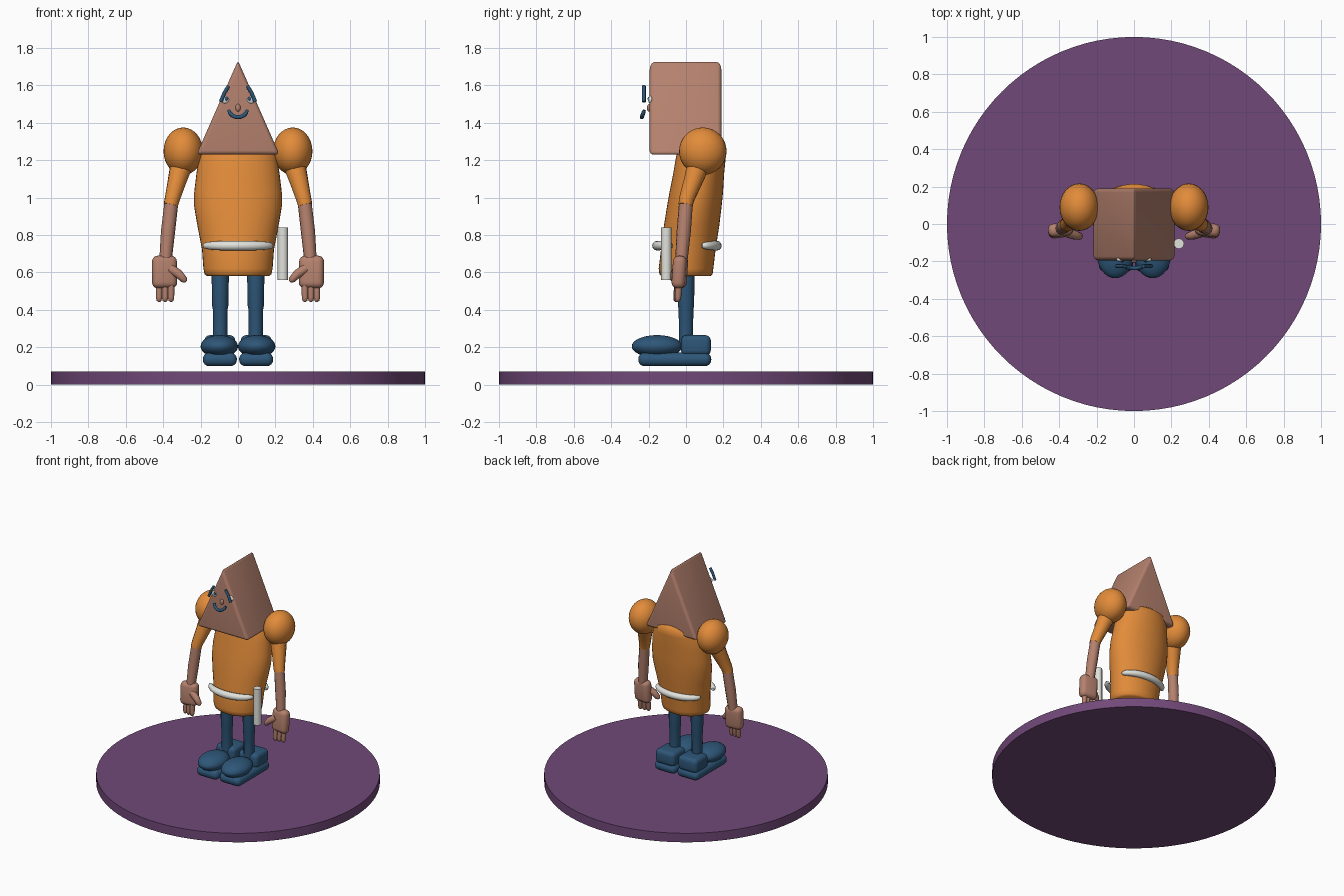
import bpy, bmesh, math

if "Cube" in bpy.data.objects:
    bpy.data.objects.remove(bpy.data.objects["Cube"])


def material(name, rgb):
    m = bpy.data.materials.new(name)
    m.diffuse_color = (*rgb, 1)
    m.use_nodes = True
    m.node_tree.nodes["Principled BSDF"].inputs["Base Color"].default_value = m.diffuse_color
    return m


PURPLE = material("purple", (0.165, 0.066, 0.19))
ORANGE = material("orange", (0.76, 0.26, 0.042))
SKIN = material("skin_brown", (0.46, 0.22, 0.155))
BLUE = material("dark_blue", (0.027, 0.094, 0.19))
WHITE = material("off_white", (0.76, 0.76, 0.72))


def finish(ob, name, mat, angle=40):
    ob.name = name
    ob.data.materials.clear()
    ob.data.materials.append(mat)
    bpy.ops.object.select_all(action='DESELECT')
    ob.select_set(True)
    bpy.context.view_layer.objects.active = ob
    bpy.ops.object.shade_smooth_by_angle(angle=math.radians(angle))
    return ob


def ellipsoid(name, mat, loc, radii, rot=(0, 0, 0), seg=32):
    bpy.ops.mesh.primitive_uv_sphere_add(segments=seg, ring_count=seg // 2, location=loc, rotation=rot)
    ob = bpy.context.object
    ob.scale = radii
    return finish(ob, name, mat, 60)


def cylinder(name, mat, loc, r, h, sides):
    bpy.ops.mesh.primitive_cylinder_add(vertices=sides, radius=r, depth=h, location=loc)
    return finish(bpy.context.object, name, mat)


def bevel(ob, width, segments=4):
    b = ob.modifiers.new("round", 'BEVEL')
    b.width, b.segments, b.limit_method = width, segments, 'ANGLE'
    bpy.context.view_layer.objects.active = ob
    bpy.ops.object.modifier_apply(modifier=b.name)


def rounded_box(name, mat, loc, size, width, rot=(0, 0, 0)):
    bpy.ops.mesh.primitive_cube_add(size=1, location=loc, rotation=rot)
    ob = bpy.context.object
    ob.scale = size
    bpy.ops.object.transform_apply(location=False, rotation=False, scale=True)
    bevel(ob, width)
    return finish(ob, name, mat, 50)


def tube(name, mat, points):
    """Capped round tube through (x, y, z, radius) points."""
    cu = bpy.data.curves.new(name, 'CURVE')
    cu.dimensions = '3D'
    cu.bevel_depth, cu.bevel_resolution, cu.use_fill_caps = 1, 4, True
    sp = cu.splines.new('POLY')
    sp.points.add(len(points) - 1)
    for p, (x, y, z, r) in zip(sp.points, points):
        p.co, p.radius = (x, y, z, 1), r
    ob = bpy.data.objects.new(name, cu)
    bpy.context.collection.objects.link(ob)
    bpy.ops.object.select_all(action='DESELECT')
    ob.select_set(True)
    bpy.context.view_layer.objects.active = ob
    bpy.ops.object.convert(target='MESH')
    return finish(bpy.context.object, name, mat, 50)


def mesh_object(name, bm):
    bmesh.ops.recalc_face_normals(bm, faces=bm.faces[:])
    me = bpy.data.meshes.new(name)
    bm.to_mesh(me)
    bm.free()
    ob = bpy.data.objects.new(name, me)
    bpy.context.collection.objects.link(ob)
    return ob


# Round base
cylinder("base_disc", PURPLE, (0, 0, 0.035), 1, 0.07, 96)

# Torso: leaning elliptical loft, rows are z, centre y, half width, half depth
rows = [(0.58, 0.0, 0.165, 0.13), (0.59, 0.0, 0.178, 0.142), (0.62, 0.0, 0.185, 0.146),
        (0.72, 0.012, 0.192, 0.146), (0.85, 0.03, 0.217, 0.148), (0.95, 0.044, 0.234, 0.146),
        (1.03, 0.055, 0.234, 0.143), (1.13, 0.068, 0.222, 0.136), (1.22, 0.08, 0.208, 0.133),
        (1.27, 0.088, 0.18, 0.126), (1.30, 0.09, 0.12, 0.09)]
N = 40
bm = bmesh.new()
rings = []
for z, cy, w, d in rows:
    ring = []
    for i in range(N):
        a = 2 * math.pi * i / N
        ring.append(bm.verts.new((w * math.cos(a), cy + d * math.sin(a), z)))
    rings.append(ring)
for lo, hi in zip(rings, rings[1:]):
    for i in range(N):
        j = (i + 1) % N
        bm.faces.new((lo[i], lo[j], hi[j], hi[i]))
bm.faces.new(rings[0])
bm.faces.new(rings[-1])
finish(mesh_object("torso", bm), "torso", ORANGE, 50)

# Head: rounded triangular prism
bm = bmesh.new()
ends = [[bm.verts.new((x, y, z)) for x, z in ((-0.222, 1.23), (0.222, 1.23), (0, 1.733))]
        for y in (-0.195, 0.19)]
bm.faces.new(ends[0])
bm.faces.new(ends[1])
for i in range(3):
    j = (i + 1) % 3
    bm.faces.new((ends[0][i], ends[0][j], ends[1][j], ends[1][i]))
head = mesh_object("head", bm)
bevel(head, 0.022)
finish(head, "head", SKIN, 35)

# Nose and smiling mouth
ellipsoid("nose", SKIN, (0, -0.197, 1.48), (0.014, 0.012, 0.021), seg=16)
mouth = []
for i in range(9):
    t = -1 + i / 4
    mouth.append((0.05 * math.sin(t * 1.4), -0.236 + 0.014 * t * t,
                  1.475 - 0.045 * math.cos(t * 1.4), 0.011 if abs(t) < 1 else 0.008))
tube("mouth", BLUE, mouth)

# Belt halves: tapered crescents at front and back
for name, cy, side in (("belt_front", -0.075, -1), ("belt_back", 0.085, 1)):
    arc = []
    for i in range(17):
        a = math.pi * i / 16
        t = math.cos(a)
        arc.append((0.178 * t, cy + side * 0.08 * math.sin(a) ** 1.3, 0.743,
                    0.010 + 0.016 * math.sin(a) ** 0.6))
    tube(name, WHITE, arc)

# Baton beside the hip
cylinder("baton", WHITE, (0.24, -0.105, 0.70), 0.028, 0.28, 12)

for s, side in ((-1, "left"), (1, "right")):
    # Eye, pupil, floating eyebrow
    ellipsoid(side + "_eye", WHITE, (s * 0.07, -0.19, 1.523), (0.024, 0.012, 0.021), seg=16)
    ellipsoid(side + "_pupil", BLUE, (s * 0.062, -0.198, 1.528), (0.010, 0.007, 0.011), seg=16)
    tube(side + "_eyebrow", BLUE, [(s * 0.093, -0.225, 1.512, 0.010), (s * 0.073, -0.225, 1.56, 0.010),
                                   (s * 0.05, -0.225, 1.597, 0.010)])
    # Shoulder, sleeve, forearm
    ellipsoid(side + "_shoulder", ORANGE, (s * 0.293, 0.09, 1.248), (0.105, 0.127, 0.127))
    tube(side + "_sleeve", ORANGE, [(s * 0.295, 0.075, 1.2, 0.064), (s * 0.328, 0.035, 1.08, 0.05),
                                    (s * 0.352, 0.003, 0.99, 0.041), (s * 0.359, -0.002, 0.96, 0.039)])
    tube(side + "_forearm", SKIN, [(s * 0.356, 0.0, 0.975, 0.037), (s * 0.374, -0.012, 0.82, 0.038),
                                   (s * 0.388, -0.025, 0.66, 0.033)])
    # Hand with three fingers and a thumb
    rounded_box(side + "_palm", SKIN, (s * 0.393, -0.033, 0.602), (0.134, 0.072, 0.175), 0.032,
                (math.radians(-4), 0, math.radians(s * -8)))
    for k, x in enumerate((0.358, 0.39, 0.422)):
        y = -0.045 + 0.004 * k
        tube(f"{side}_finger_{k + 1}", SKIN, [(s * x, y, 0.54, 0.018), (s * x, y - 0.006, 0.465, 0.017),
                                              (s * x, y - 0.008, 0.449, 0.013), (s * x, y - 0.008, 0.443, 0.006)])
    tube(side + "_thumb", SKIN, [(s * 0.36, -0.045, 0.62, 0.026), (s * 0.315, -0.06, 0.59, 0.024),
                                 (s * 0.288, -0.066, 0.561, 0.019), (s * 0.28, -0.068, 0.55, 0.008)])
    # Leg
    tube(side + "_leg", BLUE, [(s * 0.095, 0, 0.2, 0.038), (s * 0.095, 0, 0.40, 0.039),
                               (s * 0.095, 0, 0.42, 0.043), (s * 0.095, 0, 0.62, 0.047)])
    # Shoe: sole, heel block and bulbous toe
    rounded_box(side + "_sole", BLUE, (s * 0.097, -0.06, 0.135), (0.182, 0.39, 0.072), 0.033)
    rounded_box(side + "_heel", BLUE, (s * 0.097, 0.053, 0.21), (0.165, 0.16, 0.11), 0.03)
    ellipsoid(side + "_toe", BLUE, (s * 0.1, -0.155, 0.205), (0.1, 0.135, 0.06))
